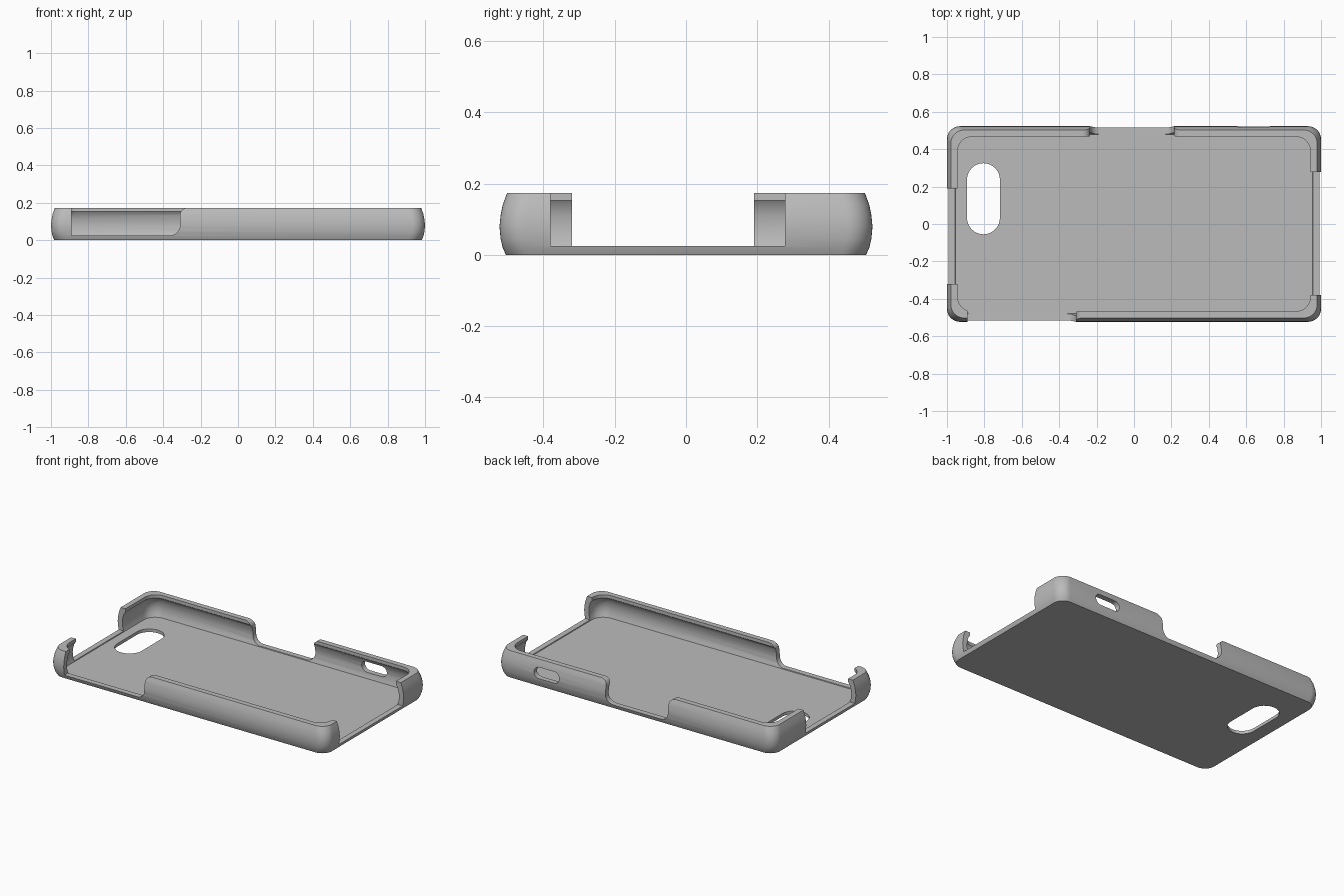
import bpy, bmesh
from math import sin, cos, pi, radians
from mathutils import Matrix

old = bpy.data.objects.get("Cube")
if old:
    bpy.data.objects.remove(old, do_unlink=True)

HALF_X, HALF_Y, TOP = 1.0, 0.523, 0.173
SLOT_Z = 0.025          # bottom of the side openings

grey = bpy.data.materials.new("matte grey")
grey.use_nodes = True
grey.diffuse_color = (0.5, 0.5, 0.5, 1)
grey.node_tree.nodes["Principled BSDF"].inputs["Base Color"].default_value = (0.5, 0.5, 0.5, 1)


def arc(cx, cy, r, start, end, steps=10):
    return [(cx + r * cos(radians(start + (end - start) * i / steps)),
             cy + r * sin(radians(start + (end - start) * i / steps))) for i in range(steps + 1)]


def rounded_rect(hx, hy, r):
    pts = []
    for k, (sx, sy) in enumerate([(1, 1), (-1, 1), (-1, -1), (1, -1)]):
        pts += arc(sx * (hx - r), sy * (hy - r), r, 90 * k, 90 * k + 90)
    return pts


def make_object(name, bm):
    bmesh.ops.recalc_face_normals(bm, faces=bm.faces)
    mesh = bpy.data.meshes.new(name)
    bm.to_mesh(mesh)
    bm.free()
    obj = bpy.data.objects.new(name, mesh)
    bpy.context.collection.objects.link(obj)
    return obj


def loft(name, rings):
    """Skin a stack of equal-length point rings and cap both ends."""
    bm = bmesh.new()
    loops = [[bm.verts.new(p) for p in ring] for ring in rings]
    for a, b in zip(loops, loops[1:]):
        for i in range(len(a)):
            j = (i + 1) % len(a)
            bm.faces.new((a[i], a[j], b[j], b[i]))
    bm.faces.new(loops[0])
    bm.faces.new(loops[-1])
    return make_object(name, bm)


def prism_y(name, pts, y0, y1):
    return loft(name, [[(x, y, z) for x, z in pts] for y in (y0, y1)])


def box(name, x0, x1, y0, y1, z0, z1):
    return prism_y(name, [(x0, z0), (x1, z0), (x1, z1), (x0, z1)], y0, y1)


def soft_edge(x, side):
    """Side of an opening: rounded at the bottom, flared at the top."""
    r, f = 0.055, 0.04
    low = arc(x - r, SLOT_Z + r, r, -90, 0)
    high = arc(x + f, TOP - f, f, 180, 90)
    pts = low + high + [(x + f, 0.3)]
    return pts if side > 0 else [(2 * x - px, pz) for px, pz in reversed(pts)]


# Shell: (inset, height, corner radius) up the outside, over the lip, down the inside
outside = [(0.018, 0), (0.009, 0.02), (0.003, 0.045), (0, 0.08),
           (0.003, 0.11), (0.009, 0.14), (0.021, TOP)]
inside = [(0.056, TOP), (0.056, 0.152), (0.045, 0.137), (0.037, 0.112),
          (0.033, 0.08), (0.037, 0.045), (0.045, 0.02)]
rings = []
for profile, radius in ((outside, 0.07), (inside, 0.08)):
    for inset, z in profile:
        rings.append([(x, y, z) for x, y in
                      rounded_rect(HALF_X - inset, HALF_Y - inset, radius)])
case = loft("phone_case", rings)
case.data.materials.append(grey)

# Openings
cutters = [
    box("left_end_gap", -1.1, -0.9, -0.32, 0.19, SLOT_Z, 0.3),
    box("right_end_gap", 0.9, 1.1, -0.38, 0.277, SLOT_Z, 0.3),
    prism_y("front_gap", [(-0.89, 0.3), (-0.89, SLOT_Z)] + soft_edge(-0.31, 1), -0.6, -0.42),
    prism_y("back_gap", soft_edge(-0.235, -1) + soft_edge(0.215, 1), 0.42, 0.6),
]

# Button slot in the back wall
slot = arc(0.695, 0.092, 0.036, -90, 90) + arc(0.585, 0.092, 0.036, 90, 270)
cutters.append(prism_y("button_slot", slot, 0.42, 0.6))

# Camera hole through the floor
hole = arc(-0.805, 0.237, 0.088, 0, 180, 16) + arc(-0.805, 0.033, 0.088, 180, 360, 16)
cutters.append(loft("camera_hole", [[(x, y, z) for x, y in hole] for z in (-0.1, 0.1)]))

bpy.context.view_layer.objects.active = case
case.select_set(True)
for cutter in cutters:
    mod = case.modifiers.new(cutter.name, "BOOLEAN")
    mod.operation = "DIFFERENCE"
    mod.solver = "EXACT"
    mod.object = cutter
    bpy.ops.object.modifier_apply(modifier=mod.name)
    bpy.data.objects.remove(cutter, do_unlink=True)

bpy.ops.object.select_all(action="DESELECT")
case.select_set(True)
bpy.ops.object.shade_smooth_by_angle(angle=radians(30))
